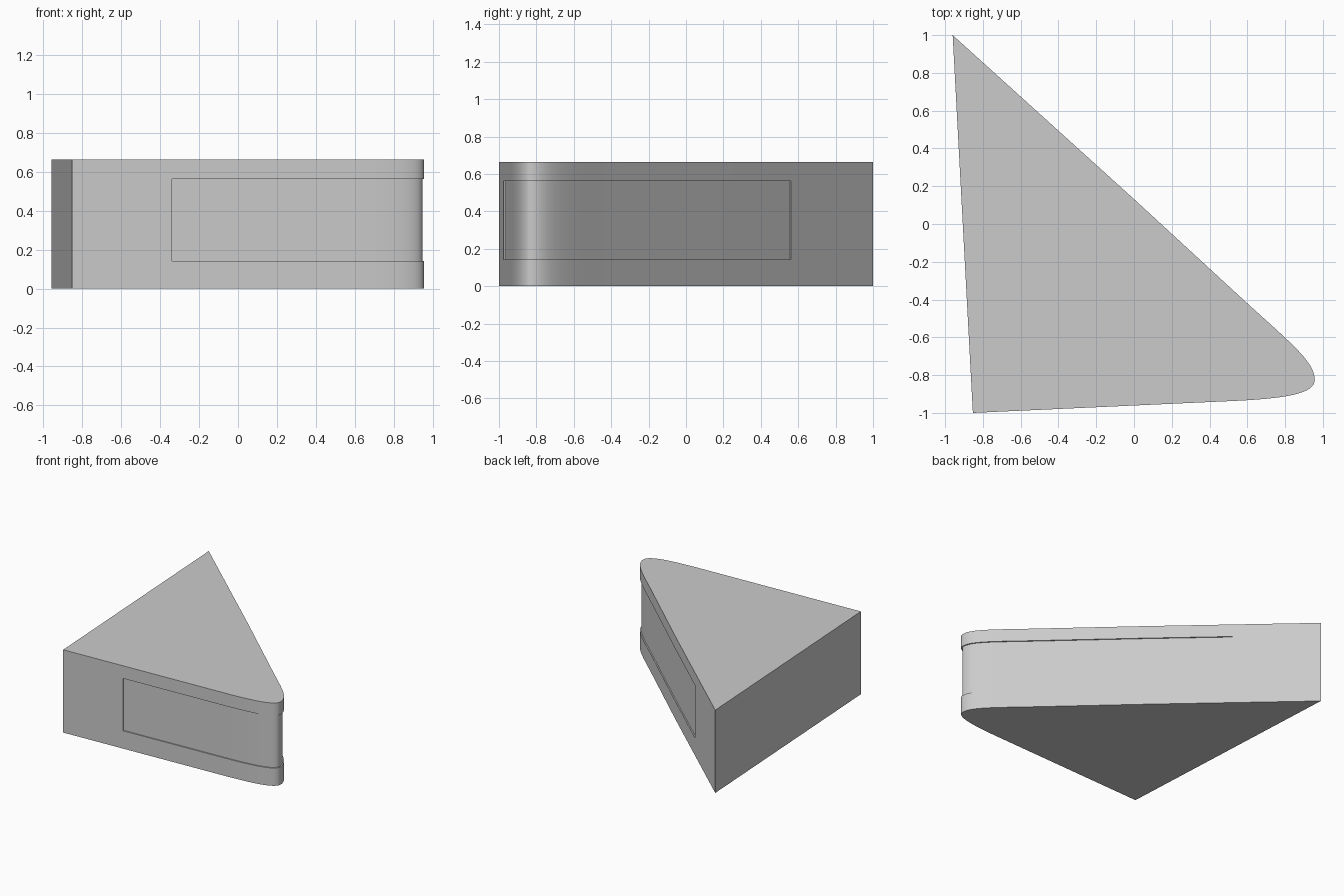
import bpy
from mathutils import Vector

if "Cube" in bpy.data.objects:
    bpy.data.objects.remove(bpy.data.objects["Cube"])

HEIGHT = 0.665
DEPTH = 0.009


def bezier(a, b, c, d, n=20):
    pts = [Vector(p) for p in (a, b, c, d)]
    out = []
    for i in range(n):
        t = i / n
        u = 1 - t
        out.append(pts[0] * u**3 + pts[1] * 3 * u * u * t + pts[2] * 3 * u * t * t + pts[3] * t**3)
    return out


def prism(name, outline, z0, z1):
    n = len(outline)
    verts = [(p.x, p.y, z) for z in (z0, z1) for p in outline]
    faces = [list(range(n))[::-1], list(range(n, 2 * n))]
    faces += [(i, (i + 1) % n, n + (i + 1) % n, n + i) for i in range(n)]
    mesh = bpy.data.meshes.new(name)
    mesh.from_pydata(verts, [], faces)
    obj = bpy.data.objects.new(name, mesh)
    bpy.context.collection.objects.link(obj)
    return obj


def offset(path, dist):
    out = []
    for i, p in enumerate(path):
        t = (path[min(i + 1, len(path) - 1)] - path[max(i - 1, 0)]).normalized()
        out.append(p + Vector((t.y, -t.x)) * dist)
    return out


# Rounded nose, running from the front side round to the slanted side
nose = bezier((0.5, -0.938), (0.8, -0.925), (0.957, -0.90), (0.957, -0.825))
nose += bezier((0.957, -0.825), (0.957, -0.73), (0.83, -0.63), (0.6, -0.42))
nose += [Vector((0.6, -0.42)), Vector((0.0, 0.132))]

# Wedge body
corner, tail = Vector((-0.853, -1.0)), Vector((-0.96, 1.0))
body = prism("wedge_body", [corner] + nose + [tail], 0, HEIGHT)

# Shallow recessed band wrapping the nose
start = corner.lerp(nose[0], 0.38)
end = nose[-1].lerp(tail, 0.495)
band = [start] + nose + [end]
cutter = prism("band_cutter", offset(band, 0.1) + offset(band, -DEPTH)[::-1], 0.143, 0.563)
cutter.hide_render = True

cut = body.modifiers.new("band", 'BOOLEAN')
cut.operation = 'DIFFERENCE'
cut.solver = 'EXACT'
cut.object = cutter
bpy.context.view_layer.objects.active = body
body.select_set(True)
bpy.ops.object.modifier_apply(modifier=cut.name)
bpy.data.objects.remove(cutter, do_unlink=True)
bpy.ops.object.shade_smooth_by_angle()
